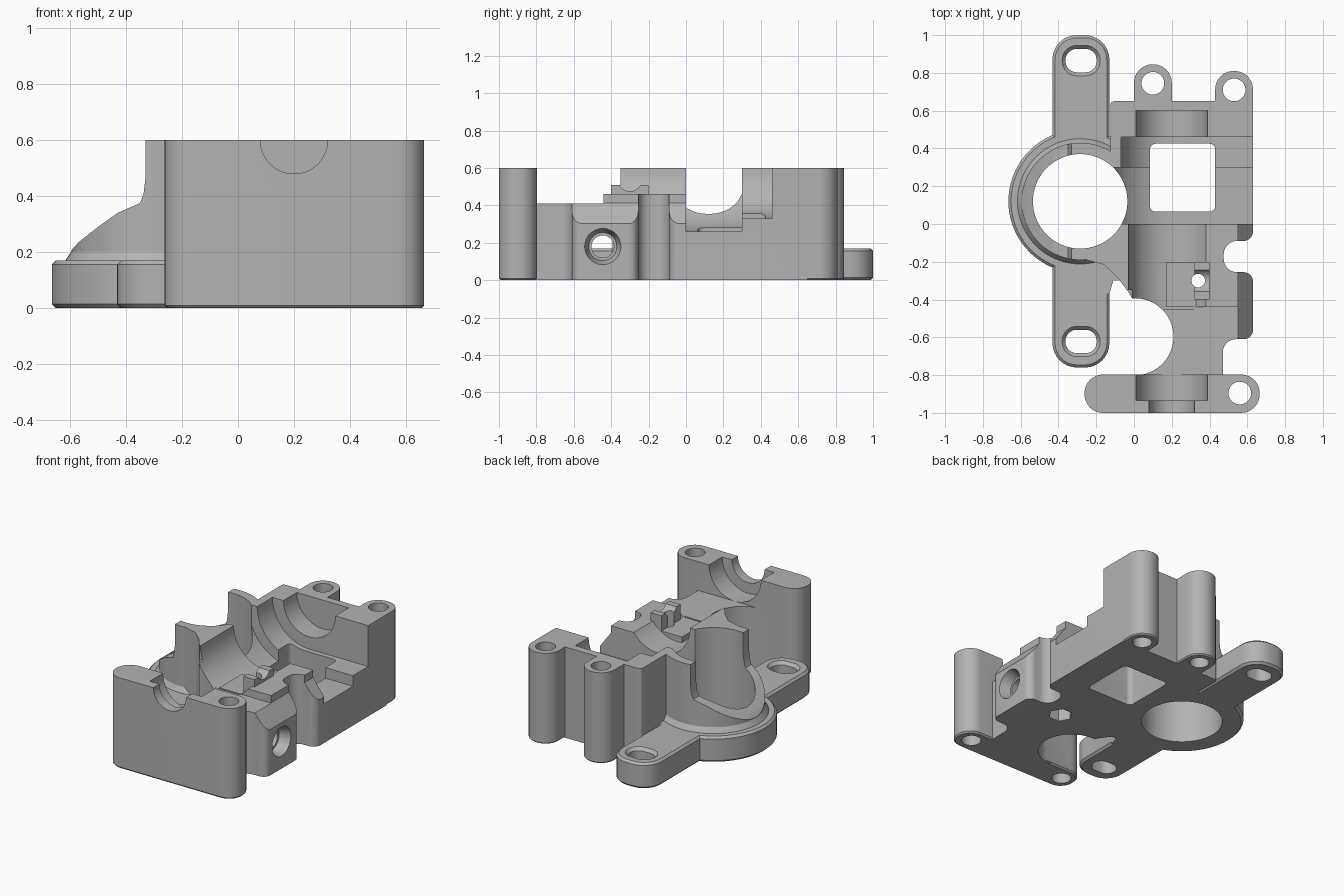
import bpy, bmesh, math
from mathutils import Vector, Matrix

if "Cube" in bpy.data.objects:
    bpy.data.objects.remove(bpy.data.objects["Cube"])

gray = bpy.data.materials.new("plain_gray")
gray.use_nodes = True
COLOR = (0.45, 0.45, 0.45, 1)
gray.diffuse_color = COLOR
gray.node_tree.nodes["Principled BSDF"].inputs["Base Color"].default_value = COLOR

# Maps the extrusion axis onto the world: columns are profile u, v and depth
AXES = {
    "z": Matrix.Identity(4),
    "y": Matrix(((1, 0, 0, 0), (0, 0, 1, 0), (0, 1, 0, 0), (0, 0, 0, 1))),
    "x": Matrix(((0, 0, 1, 0), (1, 0, 0, 0), (0, 1, 0, 0), (0, 0, 0, 1))),
}


def rounded(points, default=0.0, steps=8):
    """Outline with rounded corners; a point may carry its own radius."""
    out = []
    for i, p in enumerate(points):
        radius = p[2] if len(p) > 2 else default
        c = Vector(p[:2])
        a = Vector(points[i - 1][:2]) - c
        b = Vector(points[(i + 1) % len(points)][:2]) - c
        if radius == 0:
            out.append(c)
            continue
        half = a.angle(b) / 2
        reach = radius / math.tan(half)
        center = c + (a.normalized() + b.normalized()).normalized() * radius / math.sin(half)
        start = c + a.normalized() * reach - center
        end = c + b.normalized() * reach - center
        for k in range(steps + 1):
            t = k / steps
            mix = start.lerp(end, t)
            # even angular spacing over the corner
            sweep = start.angle(end)
            mix = (start * math.sin((1 - t) * sweep) + end * math.sin(t * sweep)) / math.sin(sweep)
            out.append(center + mix)
    return out


def rect(x0, x1, y0, y1, r=0.0):
    return rounded([(x0, y0), (x1, y0), (x1, y1), (x0, y1)], r)


def circle(x, y, r, n=64):
    return [(x + r * math.cos(math.tau * i / n), y + r * math.sin(math.tau * i / n)) for i in range(n)]


def loft(name, low, high, d0, d1, axis="z"):
    """Solid between two matching outlines."""
    bm = bmesh.new()
    a = [bm.verts.new((p[0], p[1], d0)) for p in low]
    b = [bm.verts.new((p[0], p[1], d1)) for p in high]
    bm.faces.new(a)
    bm.faces.new(b)
    for i in range(len(a)):
        j = (i + 1) % len(a)
        bm.faces.new((a[i], a[j], b[j], b[i]))
    bm.transform(AXES[axis])
    bmesh.ops.recalc_face_normals(bm, faces=bm.faces)
    mesh = bpy.data.meshes.new(name)
    bm.to_mesh(mesh)
    bm.free()
    obj = bpy.data.objects.new(name, mesh)
    bpy.context.collection.objects.link(obj)
    return obj


def prism(name, outline, d0, d1, axis="z"):
    return loft(name, outline, outline, d0, d1, axis)


def combine(target, tool, operation):
    mod = target.modifiers.new("combine", "BOOLEAN")
    mod.operation, mod.object, mod.solver = operation, tool, "EXACT"
    bpy.context.view_layer.objects.active = target
    bpy.ops.object.modifier_apply(modifier=mod.name)
    bpy.data.objects.remove(tool)


def add(tool):
    combine(body, tool, "UNION")


def cut(tool):
    combine(body, tool, "DIFFERENCE")


TOP, SHAFT_X, MX, MY = 0.6, 0.2, -0.285, 0.12

# Main body footprint with side notches
body = prism("extruder_body", rounded([
    (0.0, -0.85), (0.47, -0.85), (0.47, -0.61, 0.07), (0.63, -0.61, 0.05),
    (0.63, -0.255, 0.05), (0.475, -0.255, 0.07), (0.475, -0.09, 0.07), (0.63, -0.09, 0.05),
    (0.63, 0.65), (-0.125, 0.65, 0.02), (-0.125, 0.3), (-0.27, 0.1), (-0.27, -0.185),
    (-0.16, -0.215), (-0.09, -0.28), (-0.03, -0.36), (0.0, -0.41)]), 0, TOP)

# Sloped ring wall round the motor opening
ring = prism("ring_wall", circle(MX, MY, 0.31, 96), 0, TOP)
combine(ring, prism("slope", [
    (-0.8, 0.15), (-0.61, 0.19), (-0.57, 0.235), (-0.5, 0.29), (-0.43, 0.34), (-0.38, 0.362),
    (-0.35, 0.375), (-0.337, 0.41), (-0.33, 0.47), (-0.33, 0.8), (-0.8, 0.8)], -1, 1, "y"), "DIFFERENCE")
add(ring)

# Stepped heights along the body
for x0, y0, y1, z in ((-1, -0.9, -0.44, 0.41), (-1, -0.44, -0.35, 0.51), (0.2, -0.45, 0.01, 0.46),
                      (0.2, 0, 0.3, 0.26), (0.2, 0.29, 0.46, 0.33)):
    cut(prism("step", rect(x0, 1, y0, y1), z, 1))

# Round chambers along the shaft
for radius, y0, y1 in ((0.23, -0.45, 0.01), (0.34, 0, 0.3), (0.27, 0.29, 0.46), (0.19, 0.45, 0.6)):
    cut(prism("chamber", circle(SHAFT_X, TOP, radius), y0, y1, "y"))

# Sloped shoulder on the left side, and the round side clearance
cut(prism("shoulder", [(0.55, 0.412), (0.64, 0.29), (0.8, 0.29), (0.8, 0.7), (0.55, 0.7)], -0.7, 0, "y"))
cut(prism("clearance", circle(0.005, -0.597, 0.204), -0.1, 1))

# Filament guide with a small groove
guide = prism("guide", rect(0.17, 0.4, -0.44, -0.2), 0.3, 0.41)
combine(guide, prism("guide_lip", rect(0.32, 0.4, -0.4, -0.2), 0.3, 0.51), "UNION")
combine(guide, prism("groove", circle(-0.3, 0.54, 0.065, 24), 0, 1, "x"), "DIFFERENCE")
add(guide)


# Mounting flange: slotted arm and disc, with chamfered rims
def plate(name, outline, top, bevel=0.014):
    obj = prism(name, outline, 0, top)
    bm = bmesh.new()
    bm.from_mesh(obj.data)
    rims = [e for e in bm.edges if abs(e.verts[0].co.z - e.verts[1].co.z) < 0.001
            and (top < 0.3 or e.verts[0].co.z < 0.001)]
    bmesh.ops.bevel(bm, geom=rims, offset=bevel, segments=1, affect="EDGES")
    bm.to_mesh(obj.data)
    bm.free()
    return obj


add(plate("flange_disc", circle(MX, MY, 0.38, 72), 0.17))
add(plate("flange_arm", rect(-0.432, -0.13, -0.76, 1.0, 0.13), 0.17))
add(loft("ring_fillet", circle(MX, MY, 0.345, 96), circle(MX, MY, 0.305, 96), 0.15, 0.21))
add(prism("arm_web", rounded([(-0.2, -0.37), (-0.13, -0.37), (-0.11, -0.3),
                              (-0.04, -0.3), (-0.04, -0.2), (-0.2, -0.2)]), 0, 0.17))

# Front wall and rear screw lugs
add(plate("front_wall", rect(-0.262, 0.665, -1.0, -0.797, 0.097), TOP, 0.01))
for x, y in ((0.1, 0.745), (0.53, 0.71)):
    add(plate("rear_lug", rounded([(x - 0.1, 0.62), (x + 0.1, 0.62), (x + 0.1, y + 0.1, 0.097),
                                   (x - 0.1, y + 0.1, 0.097)]), TOP, 0.008))

# Front bearing seat and shaft opening
cut(prism("bearing_seat", circle(SHAFT_X, TOP, 0.19), -0.935, -0.75, "y"))
cut(prism("shaft_opening", circle(SHAFT_X, TOP, 0.12), -1.1, -0.9, "y"))

# Motor opening, drive window and slotted holes
cut(prism("motor_opening", circle(MX, MY, 0.25, 96), -0.1, 1))
cut(prism("drive_window", rect(0.085, 0.43, 0.065, 0.425, 0.03), -0.1, 1))
for y in (0.865, -0.622):
    cut(prism("slot", rect(-0.363, -0.197, y - 0.062, y + 0.062, 0.06), -0.1, 1))
    cut(loft("slot_rim", rect(-0.363, -0.197, y - 0.062, y + 0.062, 0.06),
             rect(-0.385, -0.175, y - 0.085, y + 0.085, 0.083), 0.15, 0.175))

# Screw holes, filament path and side bolt hole
for x, y in ((-0.165, -0.895), (0.56, -0.895), (0.1, 0.745), (0.53, 0.71)):
    cut(prism("screw_hole", circle(x, y, 0.06, 40), -0.1, 1))
cut(prism("filament_hole", circle(0.34, -0.3, 0.036, 24), -0.1, 1))
cut(prism("nut_trap", circle(0.34, -0.3, 0.075, 6), -0.1, 0.12))
cut(prism("side_bolt_hole", circle(-0.445, 0.18, 0.06, 40), 0.02, 0.8, "x"))
cut(loft("side_bolt_rim", circle(-0.445, 0.18, 0.075, 40), circle(-0.445, 0.18, 0.1, 40), 0.56, 0.64, "x"))

# Finish
body.data.materials.clear()
body.data.materials.append(gray)
bpy.ops.object.select_all(action="DESELECT")
body.select_set(True)
bpy.context.view_layer.objects.active = body
bpy.ops.object.shade_smooth_by_angle(angle=math.radians(30))
